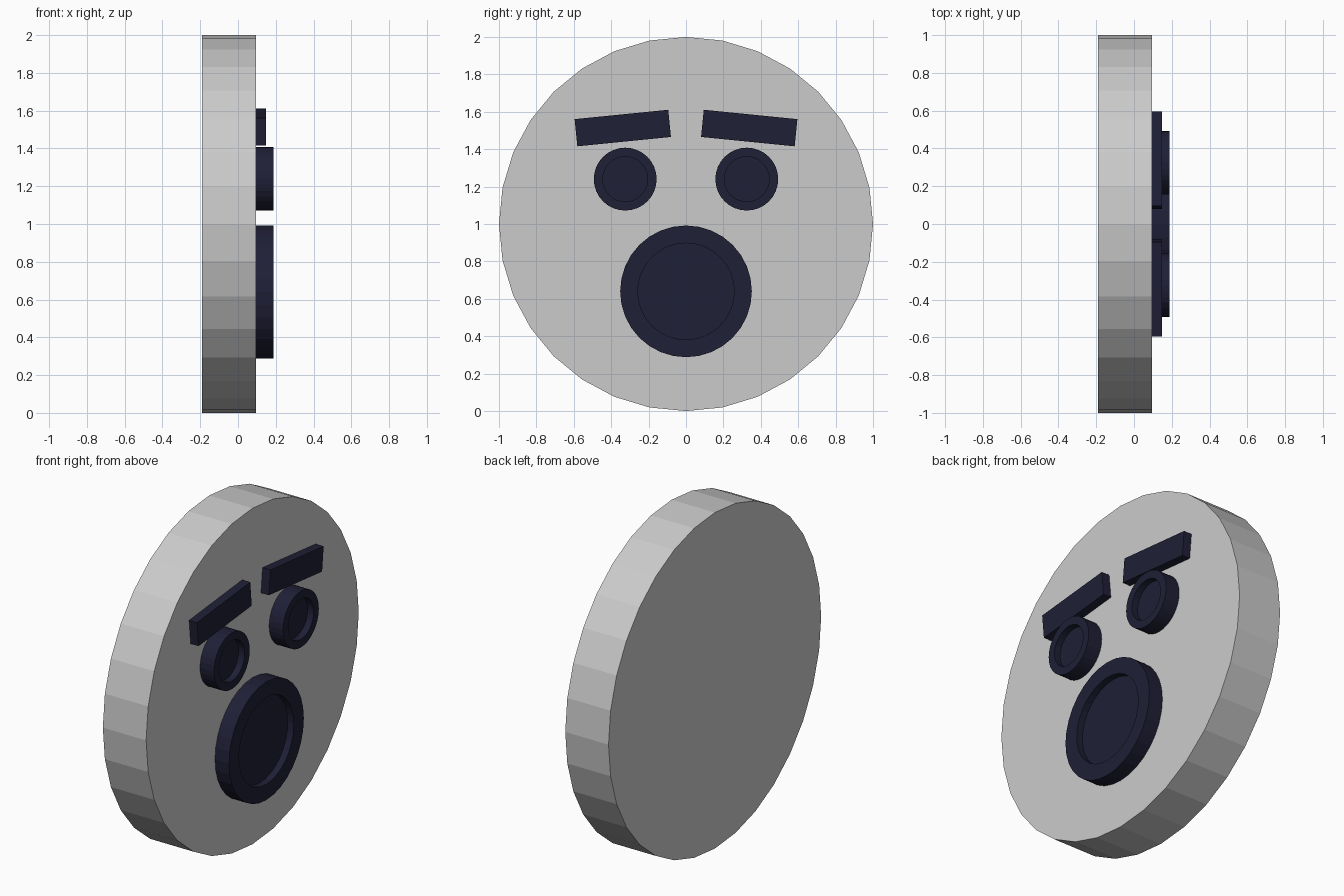
import bpy, bmesh
from math import sin, cos, tau, radians

if "Cube" in bpy.data.objects:
    bpy.data.objects.remove(bpy.data.objects["Cube"])

FACE_X = 0.095          # front plane of the head disc
SIDES = 32

dark = bpy.data.materials.new("dark_navy")
dark.diffuse_color = (0.014, 0.014, 0.038, 1)
dark.use_nodes = True
dark.node_tree.nodes["Principled BSDF"].inputs["Base Color"].default_value = dark.diffuse_color


def lathe_x(name, profile, y=0, z=0, mat=None):
    """Revolve (x, radius) rings about an axis along x, capping both ends."""
    bm = bmesh.new()
    rings = []
    for x, r in profile:
        rings.append([bm.verts.new((x, r * cos(tau * i / SIDES), r * sin(tau * i / SIDES)))
                      for i in range(SIDES)])
    for a, b in zip(rings, rings[1:]):
        for i in range(SIDES):
            j = (i + 1) % SIDES
            bm.faces.new((a[i], a[j], b[j], b[i]))
    bm.faces.new(rings[0])
    bm.faces.new(rings[-1])
    bmesh.ops.recalc_face_normals(bm, faces=bm.faces)
    me = bpy.data.meshes.new(name)
    bm.to_mesh(me)
    bm.free()
    ob = bpy.data.objects.new(name, me)
    ob.location = (0, y, z)
    bpy.context.collection.objects.link(ob)
    if mat:
        me.materials.append(mat)
    return ob


def dish(name, r, inner, y, z):
    """Raised round button with a recessed floor."""
    return lathe_x(name, [(FACE_X - 0.005, r), (0.187, r), (0.187, inner), (0.147, inner)],
                   y, z, dark)


# Head disc
lathe_x("head_disc", [(-0.19, 1), (FACE_X, 1)], 0, 1)

# Mouth
dish("mouth", 0.352, 0.258, 0, 0.64)

# Eyes and eyebrows, mirrored in y
for side, s in (("left", -1), ("right", 1)):
    dish(f"{side}_eye", 0.168, 0.12, s * 0.325, 1.24)
    bpy.ops.mesh.primitive_cube_add(size=1, location=(0.1185, s * 0.338, 1.513),
                                    rotation=(radians(-5.7) * s, 0, 0))
    brow = bpy.context.object
    brow.name = f"{side}_eyebrow"
    brow.scale = (0.057, 0.503, 0.146)
    brow.data.materials.append(dark)
